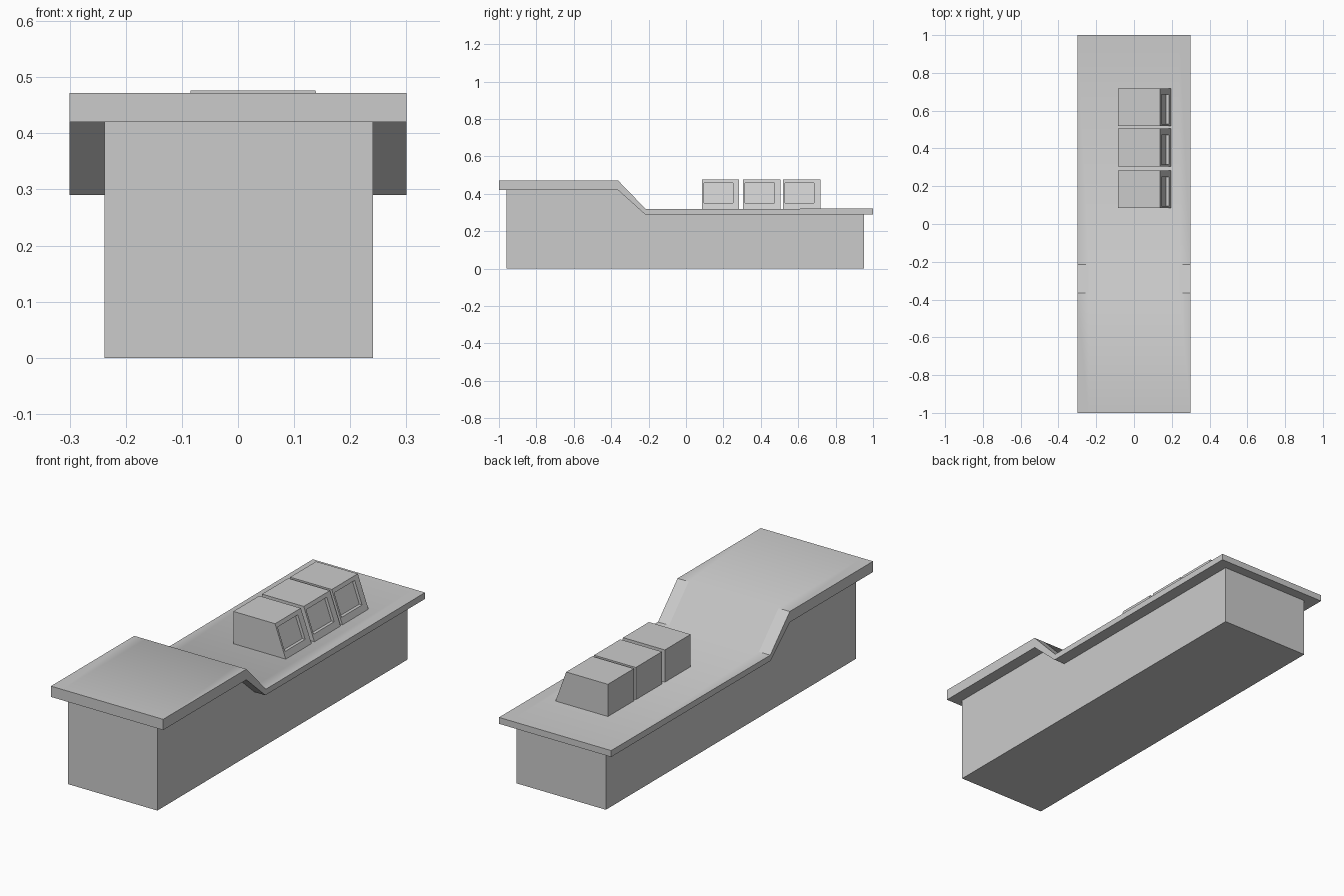
import bpy, bmesh, math

if "Cube" in bpy.data.objects:
    bpy.data.objects.remove(bpy.data.objects["Cube"])


def loft_x(name, profile, stations):
    """Closed (y, z) profile swept through several x stations."""
    bm = bmesh.new()
    rings = [[bm.verts.new((x, y, z)) for y, z in profile] for x in stations]
    n = len(profile)
    for a, b in zip(rings, rings[1:]):
        for i in range(n):
            j = (i + 1) % n
            bm.faces.new((a[i], a[j], b[j], b[i]))
    bm.faces.new(rings[0])
    bm.faces.new(rings[-1])
    return finish(name, bm)


def finish(name, bm):
    bmesh.ops.recalc_face_normals(bm, faces=bm.faces)
    mesh = bpy.data.meshes.new(name)
    bm.to_mesh(mesh)
    bm.free()
    obj = bpy.data.objects.new(name, mesh)
    bpy.context.collection.objects.link(obj)
    return obj


# Stepped pedestal following the underside of the counter
loft_x("pedestal",
       [(-0.96, 0), (0.952, 0), (0.952, 0.29), (-0.219, 0.29),
        (-0.364, 0.42), (-0.96, 0.42)],
       [-0.238, 0.241])

# Overhanging counter slab with a raised end and sloped transition
counter = loft_x("counter_slab",
                 [(-1, 0.42), (-0.364, 0.42), (-0.219, 0.29), (1, 0.29),
                  (1, 0.321), (-0.215, 0.318), (-0.364, 0.472), (-1, 0.472)],
                 [-0.3, -0.24, 0.241, 0.3])
bpy.context.view_layer.objects.active = counter
counter.select_set(True)
bpy.ops.object.shade_smooth_by_angle(angle=math.radians(50))
# Flat-shaded margins at both sides of the slope, and flat underside
for p in counter.data.polygons:
    if p.normal.z < 0.1 or (abs(p.center.x) > 0.25 and p.normal.z < 0.95):
        p.use_smooth = False


def monitor(name, y0, y1):
    """Box with a leaning +x face and a recessed screen."""
    outline = [(-0.085, 0.32), (0.195, 0.32), (0.138, 0.476), (-0.085, 0.476)]
    bm = bmesh.new()
    near, far = [[bm.verts.new((x, y, z)) for x, z in outline] for y in (y0, y1)]
    bm.faces.new(near)
    bm.faces.new(far)
    sides = [bm.faces.new((near[i], near[(i + 1) % 4], far[(i + 1) % 4], far[i]))
             for i in range(4)]
    bmesh.ops.recalc_face_normals(bm, faces=bm.faces)
    # Screen opening: uneven frame, then pushed straight back
    screen = sides[1]
    mid_y = (y0 + y1) / 2
    bmesh.ops.inset_individual(bm, faces=[screen], thickness=0.01)
    for v in screen.verts:
        v.co.y = y0 + 0.01 if v.co.y < mid_y else y1 - 0.033
        v.co.z = 0.35 if v.co.z < 0.4 else 0.458
        v.co.x = 0.195 - (v.co.z - 0.32) * 0.057 / 0.156
    floor = bmesh.ops.extrude_discrete_faces(bm, faces=[screen])["faces"][0]
    for v in floor.verts:
        v.co.x -= 0.015
    finish(name, bm)


# Row of three monitors
for i, (a, b) in enumerate([(0.086, 0.283), (0.305, 0.505), (0.519, 0.718)]):
    monitor(f"monitor_{i + 1}", a, b)
